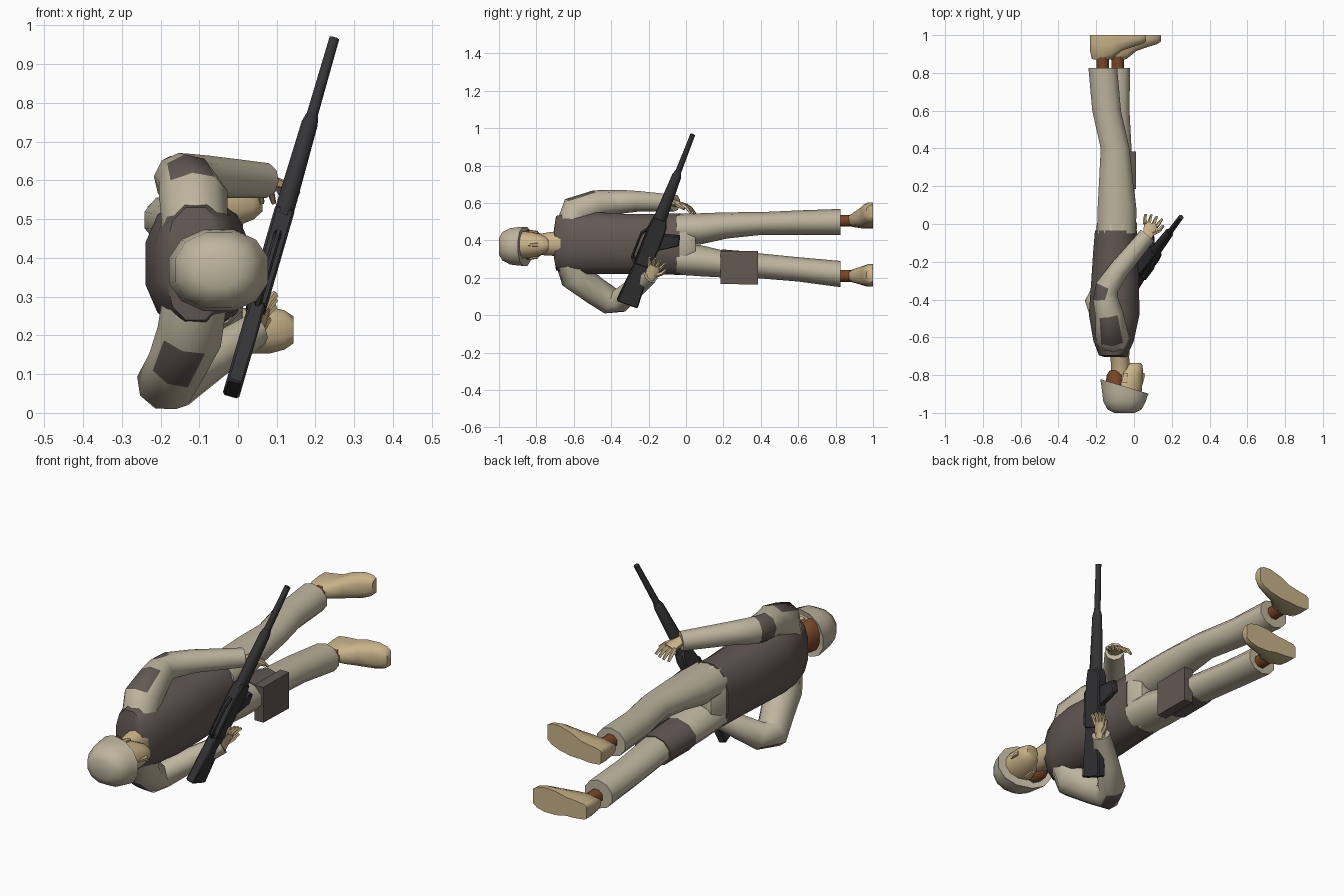
import bpy, bmesh
from math import sin, cos, pi, radians
from mathutils import Vector as V


def mat(name, *rgb):
    m = bpy.data.materials.new(name)
    m.diffuse_color = (*rgb, 1)
    return m


CLOTH = mat("cloth", .52, .465, .345)
DARK = mat("dark_cloth", .125, .098, .088)
SKIN = mat("skin", .60, .46, .25)
BOOT = mat("boot", .58, .45, .25)
HAIR = mat("hair", .19, .06, .02)
METAL = mat("gunmetal", .035, .035, .038)


def finish(name, bm, mats, angle):
    bmesh.ops.recalc_face_normals(bm, faces=bm.faces)
    me = bpy.data.meshes.new(name)
    bm.to_mesh(me)
    bm.free()
    ob = bpy.data.objects.new(name, me)
    bpy.context.collection.objects.link(ob)
    for m in mats:
        me.materials.append(m)
    bpy.ops.object.select_all(action='DESELECT')
    ob.select_set(True)
    bpy.context.view_layer.objects.active = ob
    bpy.ops.object.shade_smooth_by_angle(angle=radians(angle))
    return ob


def loft(name, pts, m, n=10, hint=(1, 0, 0), axis=None, p=1.0, warp=None, patches=(), angle=55):
    """Rings (x,y,z,ra,rb) swept along their path; patches = (segment, direction, min dot)."""
    bm = bmesh.new()
    P = [V(q[:3]) for q in pts]
    rings = []
    for i, q in enumerate(pts):
        t = V(axis) if axis else (P[min(i + 1, len(P) - 1)] - P[max(i - 1, 0)]).normalized()
        a = (V(hint) - t * t.dot(V(hint))).normalized()
        b = t.cross(a)
        ring = []
        for k in range(n):
            c, s = cos(2 * pi * (k + .5) / n), sin(2 * pi * (k + .5) / n)
            c, s = [abs(w) ** p * (1 if w > 0 else -1) for w in (c, s)]
            co = P[i] + a * c * q[3] + b * s * q[-1]
            ring.append(bm.verts.new(warp(co) if warp else co))
        rings.append(ring)
    for i in range(len(rings) - 1):
        mid = (P[i] + P[i + 1]) / 2
        for k in range(n):
            j = (k + 1) % n
            f = bm.faces.new((rings[i][k], rings[i][j], rings[i + 1][j], rings[i + 1][k]))
            d = (f.calc_center_median() - mid).normalized()
            if any(s == i and d.dot(V(v).normalized()) > lim for s, v, lim in patches):
                f.material_index = 1
    bm.faces.new(rings[0])
    bm.faces.new(rings[-1])
    return finish(name, bm, [m, DARK], angle)


Y = (0, 1, 0)
# torso vest and trousers seat
loft("vest", [(-.095, -.705, .385, .06, .085), (-.11, -.695, .385, .078, .15), (-.108, -.62, .385, .11, .168),
              (-.105, -.48, .385, .138, .17), (-.1, -.3, .38, .13, .165), (-.1, -.15, .38, .12, .165),
              (-.095, -.035, .38, .115, .17)], DARK, 12, axis=Y, p=.85)
loft("trouser_seat", [(-.095, -.06, .38, .11, .165), (-.09, .0, .38, .11, .16), (-.09, .05, .38, .085, .12)],
     CLOTH, 12, axis=Y, p=.85)

# legs
loft("left_leg", [(-.092, -.05, .46, .108, .083), (-.09, .08, .462, .108, .083), (-.095, .22, .48, .095, .07),
                  (-.1, .4, .49, .08, .061), (-.145, .6, .495, .08, .065), (-.165, .825, .498, .08, .07)],
     CLOTH, 10, axis=Y)
loft("right_leg", [(-.092, -.05, .3, .108, .083), (-.09, .08, .291, .108, .083), (-.09, .19, .275, .095, .073),
                   (-.09, .38, .265, .082, .067), (-.1, .6, .245, .08, .065), (-.095, .825, .22, .078, .07)],
     CLOTH, 10, axis=Y)
loft("thigh_band", [(-.09, .19, .274, .1, .078), (-.09, .375, .264, .088, .073)], DARK, 10, axis=Y)
loft("thigh_pouch", [(-.015, .185, .255, .025, .088), (-.012, .385, .253, .024, .09)], DARK, 4, axis=Y, p=.01)

# ankles and boots: half-round lofts with flat soles
for side, ax, az, toe in (("left", -.165, .505, .045), ("right", -.085, .21, .004)):
    loft(side + "_ankle", [(ax, .8, az, .036, .034), (ax, .93, az, .036, .034)], HAIR, 8, axis=Y)
    prof = [(-.068, .085, .0, .028), (-.058, .13, .0, .038), (.0, .14, .05, .045), (.045, .13, .2, .047),
            (.1, .085, .5, .06), (.165, .062, .85, .062), (.205, .05, 1, .052), (.228, .035, 1.1, .036)]
    loft(side + "_boot", [(ax + dx, 1, az + toe * f, h, w) for dx, h, f, w in prof], BOOT, 12, hint=Y,
         axis=(1, 0, 0), p=.7, warp=lambda c: V((c.x, min(c.y, 1), c.z)))

# arms, starting deep in the shoulders
loft("left_arm", [(-.112, -.615, .46, .085), (-.115, -.585, .555, .09), (-.13, -.475, .594, .076),
                  (-.15, -.395, .603, .068), (-.145, -.335, .607, .064), (-.08, -.24, .61, .055),
                  (.07, -.06, .6, .046)], CLOTH, 9, hint=(.3, -.5, .8),
     patches=[(1, (-.1, -.1, 1), .75), (3, (-1, .2, 0), .2)])
loft("right_arm", [(-.108, -.62, .31, .085), (-.122, -.59, .205, .087), (-.155, -.49, .13, .078),
                   (-.185, -.41, .078, .077), (-.16, -.355, .078, .066), (-.07, -.28, .14, .057),
                   (.045, -.19, .215, .045)], CLOTH, 9, hint=(.6, -.3, -.7),
     patches=[(1, (-.1, -.7, -.7), .8), (3, (-.3, .3, -1), .6)])


# hands: palm, four fingers and a thumb
def hand(side, wrist, d, spread, curl, flip):
    w, d, s, c = V(wrist), V(d).normalized(), V(spread).normalized(), V(curl)
    s = (s - d * s.dot(d)).normalized()
    at = lambda u, v, k: tuple(w + d * u + s * v + c * k)
    loft(side + "_palm", [(*at(-.02, 0, 0), .026, .022), (*at(.02, 0, 0), .034, .016), (*at(.06, 0, .005), .038, .013)],
         SKIN, 8, hint=s)
    for i in range(4):
        v = (i - 1.5) * .02
        L = .056 - .006 * abs(i - 1.4)
        loft(f"{side}_finger_{i + 1}", [(*at(.05, v, 0), .0105), (*at(.05 + L * .5, v * 1.3, .014), .010),
                                        (*at(.05 + L, v * 1.5, .042), .007)], SKIN, 5, hint=s)
    loft(side + "_thumb", [(*at(.01, .02 * flip, 0), .014), (*at(.035, .05 * flip, .012), .011),
                           (*at(.065, .062 * flip, .025), .008)], SKIN, 5, hint=d.cross(s))


hand("left", (.075, -.055, .597), (.25, .9, -.15), (1, 0, 0), (.1, 0, -.9), 1)
hand("right", (.05, -.188, .212), (.3, .35, .85), (0, .95, -.35), (.4, 0, -.1), 1)

# neck and head
loft("neck", [(-.085, -.66, .383, .065, .08), (-.075, -.705, .382, .052, .065), (-.07, -.8, .378, .052, .055)],
     SKIN, 10, axis=Y)
loft("head", [(.008, -.735, .376, .03, .028), (-.003, -.75, .376, .05, .045), (-.022, -.785, .376, .073, .061),
              (-.035, -.83, .376, .083, .071), (-.045, -.88, .376, .09, .075), (-.05, -.93, .376, .085, .07)],
     SKIN, 12, axis=Y)
loft("nose", [(.04, -.79, .376, .017, .015), (.036, -.8, .376, .026, .013), (.035, -.845, .376, .014, .008)],
     SKIN, 6, axis=Y)
loft("hair", [(-.1, -.775, .376, .03, .055), (-.098, -.8, .376, .05, .076), (-.095, -.88, .376, .06, .08)],
     HAIR, 10, axis=Y)
for k in (-1, 1):
    loft("ear_left" if k > 0 else "ear_right", [(-.045, -.79, .376 + k * .066, .011, .007),
         (-.05, -.84, .376 + k * .073, .02, .009)], SKIN, 6, axis=Y)

# helmet with sloping rim
tilt = lambda c: V((c.x, c.y - max(0, c.y + .93) / .065 * .28 * (c.x + .05), c.z))
loft("helmet", [(-.05, -1, .368, .055, .045), (-.05, -.982, .368, .093, .078), (-.05, -.94, .368, .116, .1),
                (-.05, -.9, .368, .123, .105), (-.05, -.86, .368, .132, .108), (-.05, -.865, .368, .112, .09)],
     CLOTH, 12, axis=Y, warp=tilt, p=.9)

# rifle: flat profiles (along, across) extruded about its own axis
A, B = V((-.014, -.315, .06)), V((.249, .037, .968))
D = (B - A).normalized()
S = (V(Y) - D * D.y).normalized()
N = D.cross(S)


def plate(name, prof, th):
    bm = bmesh.new()
    sides = [[bm.verts.new(A + D * u + S * v + N * h) for u, v in prof] for h in (-th, th)]
    bm.faces.new(sides[0])
    bm.faces.new(sides[1])
    for i in range(len(prof)):
        j = (i + 1) % len(prof)
        bm.faces.new((sides[0][i], sides[0][j], sides[1][j], sides[1][i]))
    ob = finish(name, bm, [METAL], 30)
    bev = ob.modifiers.new("edge", 'BEVEL')
    bev.width, bev.limit_method, bev.angle_limit = .006, 'ANGLE', radians(50)


def rod(name, stations):
    loft(name, [(*(A + D * u + S * v), r, r2) for u, v, r, r2 in stations], METAL, 8, hint=S, axis=D)


plate("rifle_stock", [(0, -.06), (0, .06), (.13, .052), (.25, .042), (.25, -.042)], .022)
plate("rifle_receiver", [(.23, -.045), (.23, .045), (.36, .052), (.47, .05), (.51, .035), (.51, -.035), (.44, -.045)], .026)
plate("rifle_magazine", [(.33, .04), (.40, .145), (.455, .135), (.43, .04)], .017)
plate("carry_handle", [(.22, -.04), (.25, -.072), (.4, -.072), (.45, -.04), (.43, -.04), (.385, -.06), (.265, -.06), (.25, -.04)], .01)
rod("rifle_handguard", [(.49, 0, .042, .026), (.52, 0, .036, .027), (.76, 0, .027, .023), (.785, 0, .018, .017)])
rod("rifle_barrel", [(.77, 0, .017, .016), (.99, 0, .014, .014), (1.006, 0, .014, .014)])
